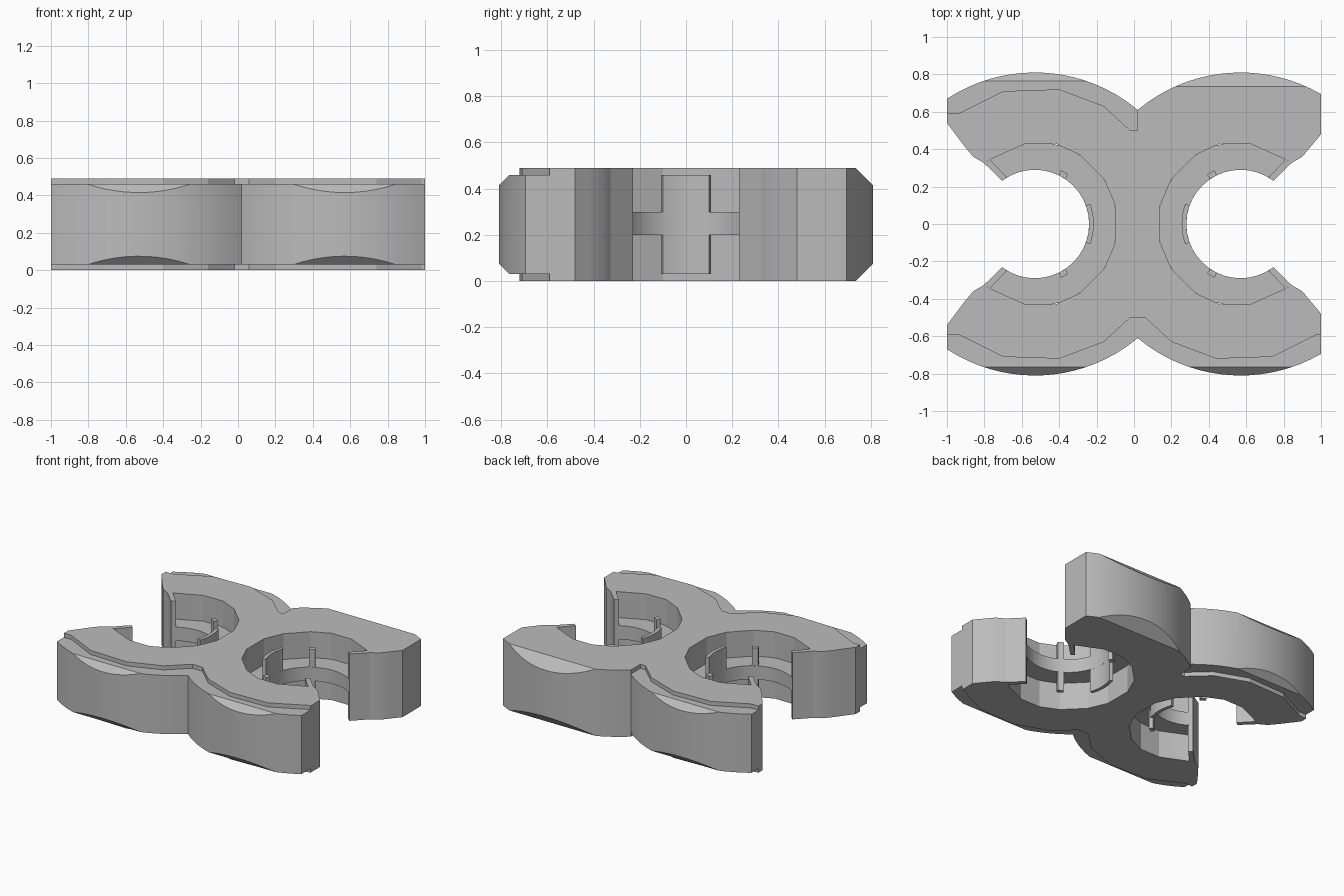
import bpy, bmesh, math
from mathutils import Matrix

cube = bpy.data.objects.get("Cube")
if cube:
    bpy.data.objects.remove(cube, do_unlink=True)

H = 0.49          # full height
MID = 0.02        # x of the notch between the two clips
C = 0.55          # clip centre, measured from the notch
RIN = 0.29        # gripping radius

grey = bpy.data.materials.new("plain_grey")
grey.use_nodes = True
grey.diffuse_color = (0.5, 0.5, 0.5, 1)
grey.node_tree.nodes["Principled BSDF"].inputs["Base Color"].default_value = (0.5, 0.5, 0.5, 1)


def prism(bm, pts, z0, z1):
    """Extrude a flat outline from z0 to z1."""
    face = bm.faces.new([bm.verts.new((x, y, z0)) for x, y in pts])
    out = bmesh.ops.extrude_face_region(bm, geom=[face])["geom"]
    moved = [v for v in out if isinstance(v, bmesh.types.BMVert)]
    bmesh.ops.translate(bm, verts=moved, vec=(0, 0, z1 - z0))


def make(name, bm):
    bmesh.ops.recalc_face_normals(bm, faces=bm.faces[:])
    mesh = bpy.data.meshes.new(name)
    bm.to_mesh(mesh)
    bm.free()
    mesh.materials.append(grey)
    ob = bpy.data.objects.new(name, mesh)
    bpy.context.collection.objects.link(ob)
    return ob


def activate(ob):
    bpy.ops.object.select_all(action='DESELECT')
    ob.select_set(True)
    bpy.context.view_layer.objects.active = ob


def cut(ob, bm):
    cutter = make("cutter", bm)
    cutter.hide_render = True
    mod = ob.modifiers.new("cut", 'BOOLEAN')
    mod.operation = 'DIFFERENCE'
    mod.solver = 'EXACT'
    mod.use_self = True
    mod.object = cutter
    activate(ob)
    bpy.ops.object.modifier_apply(modifier=mod.name)
    bpy.data.objects.remove(cutter, do_unlink=True)


def smooth(ob):
    activate(ob)
    bpy.ops.object.shade_smooth_by_angle(angle=math.radians(20))


def place(pts, sx, sy):
    return [(MID + sx * u, sy * v) for u, v in pts]


def quarter(sx):
    """Outline of one arm, from the notch round to the middle of the bore."""
    end, lip = (0.98, 0.48) if sx > 0 else (1.02, 0.54)
    pts = []
    for i in range(19):
        u = end * i / 18
        pts.append((u, math.sqrt(0.856 ** 2 - (u - C) ** 2) - 0.046))
    pts += [(end, lip), (0.93, 0.42), (0.88, 0.36), (0.82, 0.325), (0.80, 0.34)]
    pts += [(0.60, 0.43), (0.44, 0.43), (0.31, 0.37), (0.18, 0.24), (0.12, 0.10)]
    return pts


# Body: two back-to-back open clips in one slab
right, left = quarter(1), quarter(-1)
outline = place(right, 1, 1) + place(right, 1, -1)[::-1]
outline += place(left, -1, -1)[1:] + place(left, -1, 1)[:0:-1]
bm = bmesh.new()
prism(bm, outline, 0, H)
body = make("double_clip_body", bm)

# Sloped edges along the front and back, top and bottom
bm = bmesh.new()
for sy in (1, -1):
    for z, s in ((H, 1), (0, -1)):
        tri = [(0.735, 0), (0.715, 0.02), (0.90, 0.02), (0.90, -0.165)]
        ends = []
        for x in (-1.2, 1.2):
            ends.append([bm.verts.new((x, sy * y, z + s * d)) for y, d in tri])
        bm.faces.new(ends[0])
        bm.faces.new(ends[1])
        for i in range(4):
            j = (i + 1) % 4
            bm.faces.new((ends[0][i], ends[0][j], ends[1][j], ends[1][i]))
cut(body, bm)

# Shallow steps along the outer rims; one arm is left plain
step = [(0, 0.50), (0.04, 0.50), (0.18, 0.63), (0.42, 0.72), (0.72, 0.71),
        (0.96, 0.59), (1.1, 0.59), (1.1, 1), (0, 1)]
for z0, z1 in ((H - 0.03, H + 0.1), (-0.1, 0.03)):
    for sx, sy in ((1, -1), (-1, -1), (-1, 1)):
        bm = bmesh.new()
        prism(bm, place(step, sx, sy), z0, z1)
        cut(body, bm)
smooth(body)


def arc(r, a0, a1, n):
    return [(C + r * math.cos(a0 + (a1 - a0) * i / n),
             r * math.sin(a0 + (a1 - a0) * i / n)) for i in range(n + 1)]


for side, sx in (("left", 1), ("right", -1)):
    # Gripping ring halfway up the bore
    a = math.radians(54)
    b = 2 * math.pi - a
    bm = bmesh.new()
    prism(bm, place(arc(RIN, a, b, 28) + arc(0.44, b, a, 28), sx, 1), 0.2, 0.3)
    smooth(make(side + "_grip_ring", bm))

    # Full-height end plates at the mouth of the clip
    for label, sy in (("back", 1), ("front", -1)):
        bm = bmesh.new()
        plate = [(0.725, 0.23), (0.822, 0.326), (0.79, 0.345), (0.70, 0.25)]
        prism(bm, place(plate, sx, sy), 0, H)
        make(side + "_" + label + "_end_plate", bm)

        # Slim upright rib on the ring
        bm = bmesh.new()
        t = math.radians(120)
        rib = arc(RIN, t - 0.07, t + 0.07, 2) + arc(RIN + 0.03, t + 0.07, t - 0.07, 2)
        prism(bm, place(rib, sx, sy), 0.06, 0.43)
        make(side + "_" + label + "_rib", bm)

    # Upright pad at the back of the bore
    bm = bmesh.new()
    t = math.pi
    pad = arc(RIN, t - 0.35, t + 0.35, 8) + arc(RIN + 0.025, t + 0.35, t - 0.35, 8)
    prism(bm, place(pad, sx, 1), 0.03, H - 0.03)
    smooth(make(side + "_centre_pad", bm))
